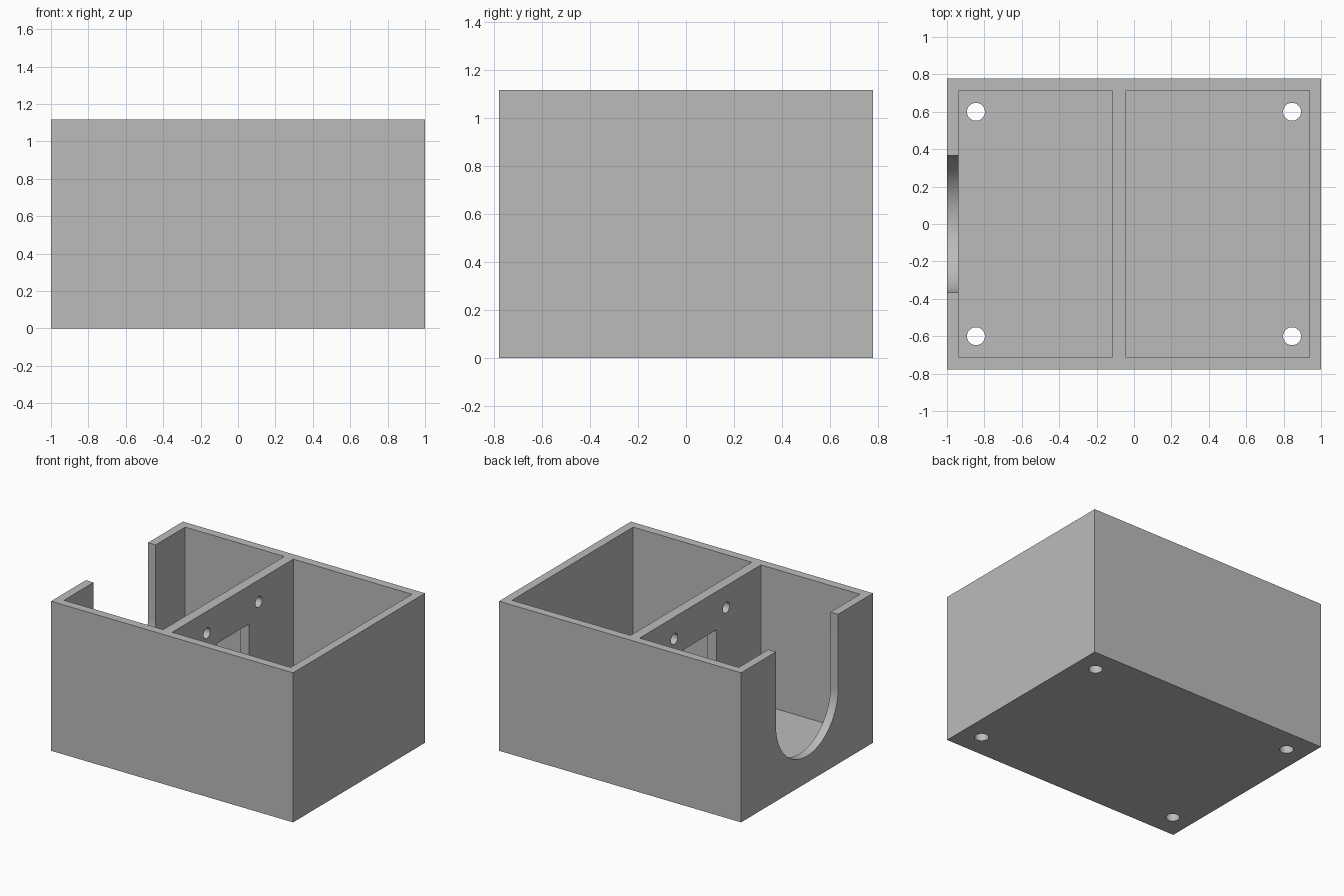
import bpy
import bmesh
import math
from mathutils import Vector

if "Cube" in bpy.data.objects:
    bpy.data.objects.remove(bpy.data.objects["Cube"])

W, D, H = 1.0, 0.778, 1.117      # half width, half depth, height
FLOOR = 0.075

grey = bpy.data.materials.new("light grey plastic")
grey.diffuse_color = (0.5, 0.5, 0.5, 1)
grey.use_nodes = True
grey.node_tree.nodes["Principled BSDF"].inputs["Base Color"].default_value = grey.diffuse_color


def prism(name, profile, axis, start, end):
    """Extrude a closed 2D profile along x or z."""
    bm = bmesh.new()
    if axis == 'X':
        verts = [bm.verts.new((start, a, b)) for a, b in profile]
        step = Vector((end - start, 0, 0))
    else:
        verts = [bm.verts.new((a, b, start)) for a, b in profile]
        step = Vector((0, 0, end - start))
    face = bm.faces.new(verts)
    new = bmesh.ops.extrude_face_region(bm, geom=[face], use_keep_orig=True)
    bmesh.ops.translate(bm, vec=step, verts=[
        g for g in new["geom"] if isinstance(g, bmesh.types.BMVert)])
    bmesh.ops.recalc_face_normals(bm, faces=bm.faces)
    mesh = bpy.data.meshes.new(name)
    bm.to_mesh(mesh)
    bm.free()
    obj = bpy.data.objects.new(name, mesh)
    bpy.context.collection.objects.link(obj)
    return obj


def rect(a0, a1, b0, b1):
    return [(a0, b0), (a1, b0), (a1, b1), (a0, b1)]


def circle(a, b, r, n=32):
    return [(a + r * math.cos(2 * math.pi * i / n),
             b + r * math.sin(2 * math.pi * i / n)) for i in range(n)]


# outer block
box = prism("enclosure", rect(-W, W, -D, D), 'Z', 0, H)
box.data.materials.append(grey)

cutters = []

# two compartments, leaving a divider between them
for name, x0, x1 in (("left_compartment", -0.937, -0.118),
                     ("right_compartment", -0.043, 0.937)):
    cutters.append(prism(name, rect(x0, x1, -0.715, 0.715), 'Z', FLOOR, H + 0.2))

# U-shaped slot in the left wall
R, CZ = 0.367, 0.565
arc = [(R * math.cos(t), CZ + R * math.sin(t))
       for t in (math.pi * (1 + i / 40) for i in range(41))]
cutters.append(prism("wall_slot", arc + [(R, H + 0.2), (-R, H + 0.2)], 'X', -1.1, -0.8))

# divider opening with a square pattern of screw holes around it
MZ = 0.642
cutters.append(prism("divider_opening",
                     rect(-0.19, 0.19, MZ - 0.19, MZ + 0.19), 'X', -0.2, 0.04))
for sy in (-1, 1):
    for sz in (-1, 1):
        cutters.append(prism("divider_hole",
                             circle(sy * 0.306, MZ + sz * 0.312, 0.04), 'X', -0.2, 0.04))

# mounting holes in the floor
for sx in (-1, 1):
    for sy in (-1, 1):
        cutters.append(prism("floor_hole",
                             circle(sx * 0.845, sy * 0.6, 0.048), 'Z', -0.1, 0.2))

# carve the block
bpy.ops.object.select_all(action='DESELECT')
box.select_set(True)
bpy.context.view_layer.objects.active = box
for cutter in cutters:
    cutter.hide_render = True
    mod = box.modifiers.new("cut", 'BOOLEAN')
    mod.operation = 'DIFFERENCE'
    mod.solver = 'EXACT'
    mod.object = cutter
    bpy.ops.object.modifier_apply(modifier=mod.name)
    bpy.data.objects.remove(cutter)

bpy.ops.object.shade_smooth_by_angle(angle=math.radians(30))
